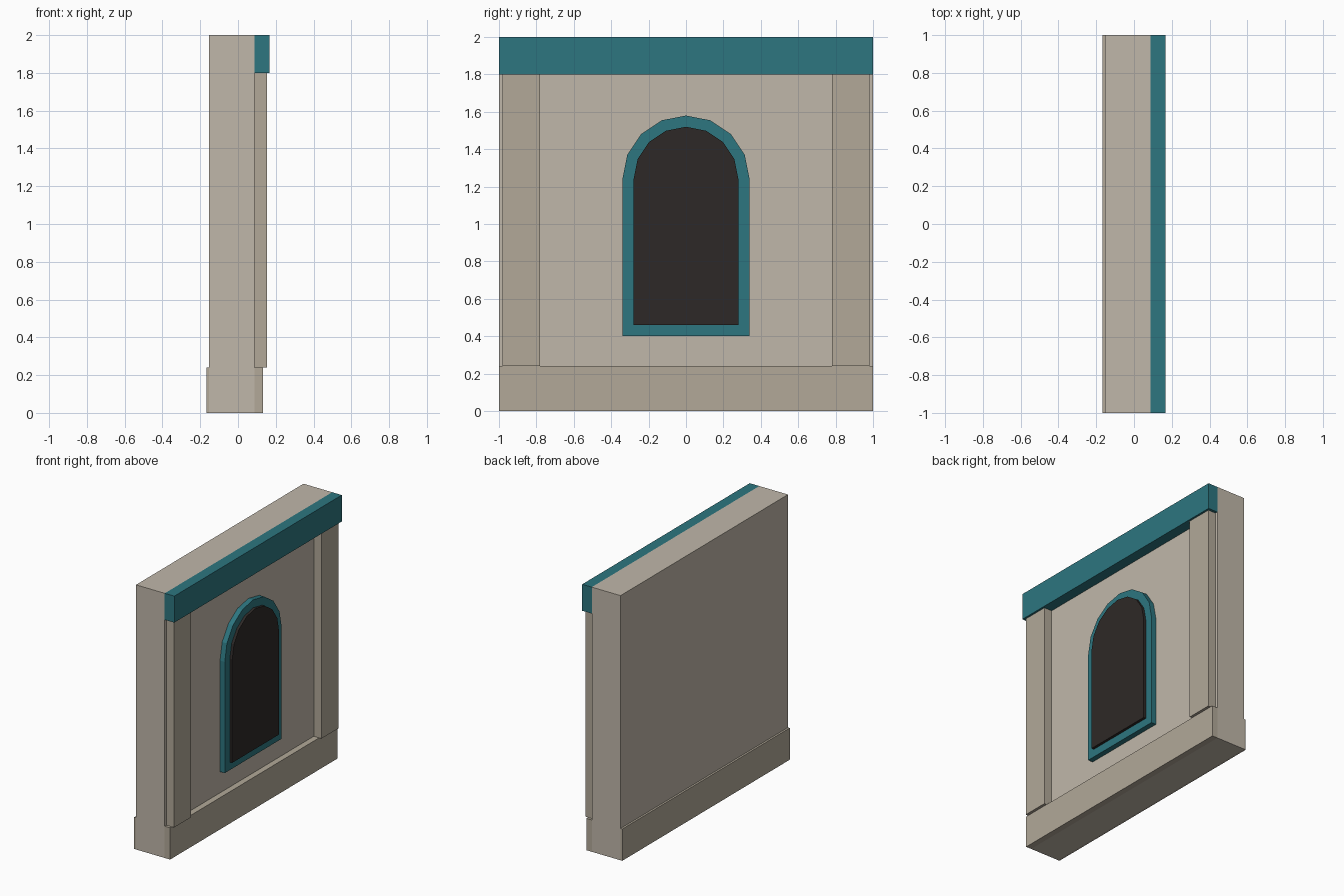
import bpy, bmesh, math

if "Cube" in bpy.data.objects:
    bpy.data.objects.remove(bpy.data.objects["Cube"])


def material(name, rgb):
    m = bpy.data.materials.new(name)
    m.diffuse_color = (*rgb, 1.0)
    m.use_nodes = True
    m.node_tree.nodes["Principled BSDF"].inputs["Base Color"].default_value = m.diffuse_color
    return m


STONE = material("stone", (0.53, 0.475, 0.40))
TRIM = material("trim_stone", (0.445, 0.395, 0.315))
TEAL = material("teal", (0.026, 0.18, 0.215))
DARK = material("dark_glass", (0.027, 0.022, 0.020))


def finish(name, bm, mat):
    bmesh.ops.recalc_face_normals(bm, faces=bm.faces)
    me = bpy.data.meshes.new(name)
    bm.to_mesh(me)
    bm.free()
    me.materials.append(mat)
    ob = bpy.data.objects.new(name, me)
    bpy.context.collection.objects.link(ob)
    return ob


def box(name, x, y, z, mat):
    bm = bmesh.new()
    bmesh.ops.create_cube(bm, size=1)
    for v in bm.verts:
        v.co = [lo + (c + 0.5) * (hi - lo) for c, (lo, hi) in zip(v.co, (x, y, z))]
    return finish(name, bm, mat)


def arch(half, bottom, spring=1.24, steps=8):
    """Round-headed outline in (y, z)."""
    pts = [(-half, bottom), (half, bottom)]
    for i in range(steps + 1):
        a = math.pi * i / steps
        pts.append((half * math.cos(a), spring + half * math.sin(a)))
    return pts


BACK, FACE = -0.1525, 0.0875  # wall back and front planes
FULL = (-1, 1)

# Wall slab
box("wall", (BACK, FACE), FULL, (0, 2), STONE)

# Plinth strips standing out on both sides of the wall
box("plinth_front", (FACE, 0.1325), FULL, (0, 0.24), TRIM)
box("plinth_back", (-0.1675, BACK), FULL, (0, 0.24), TRIM)

# Cornice band
box("cornice", (FACE, 0.1675), FULL, (1.8, 2), TEAL)

# Pilasters
for side, y in (("left", (-0.98, -0.78)), ("right", (0.78, 0.98))):
    box("pilaster_" + side, (FACE, 0.1525), y, (0.24, 1.8), TRIM)

# Arched window frame: a ring between two outlines
bm = bmesh.new()
loops = [[bm.verts.new((x, y, z)) for y, z in arch(h, b)]
         for x, h, b in ((FACE, 0.34, 0.40), (0.1275, 0.34, 0.40),
                         (0.1275, 0.28, 0.46), (FACE, 0.28, 0.46))]
n = len(loops[0])
for k in range(4):
    a, b = loops[k], loops[(k + 1) % 4]
    for i in range(n):
        j = (i + 1) % n
        bm.faces.new((a[i], a[j], b[j], b[i]))
finish("window_frame", bm, TEAL)

# Dark window panel, slightly proud of the frame
bm = bmesh.new()
face = bm.faces.new([bm.verts.new((FACE, y, z)) for y, z in arch(0.28, 0.46)])
ext = bmesh.ops.extrude_face_region(bm, geom=[face], use_keep_orig=True)
for v in ext["geom"]:
    if isinstance(v, bmesh.types.BMVert):
        v.co.x = 0.1475
finish("window_panel", bm, DARK)
